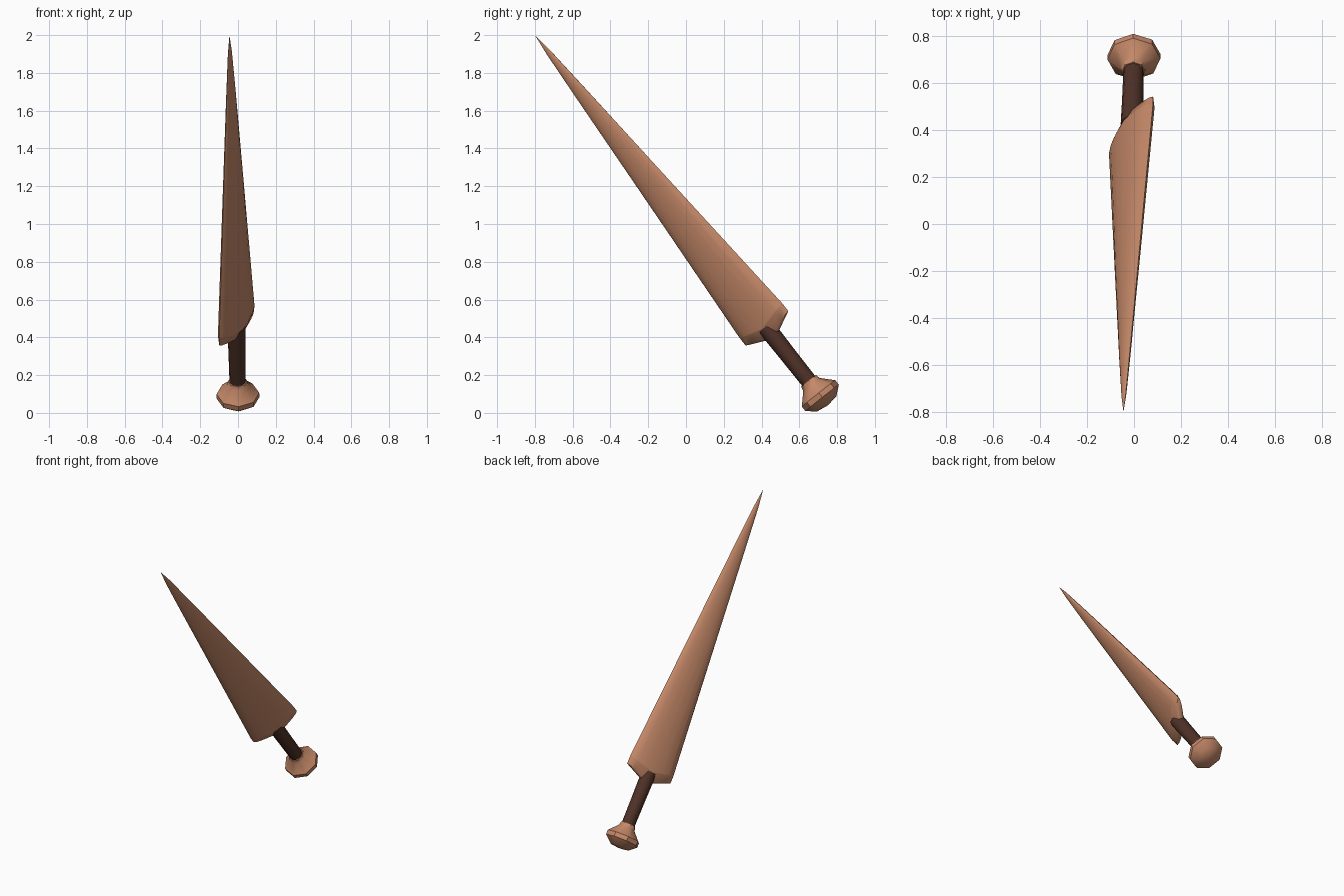
import bpy, bmesh, math
from mathutils import Vector

if "Cube" in bpy.data.objects:
    bpy.data.objects.remove(bpy.data.objects["Cube"])

# Sword frame: tip, direction towards pommel, blade width, blade thickness
TIP = Vector((-0.045, -0.8, 2.0))
BACK = Vector((0.045, 1.52, -1.92)).normalized()
WIDE = Vector((0.18, 0.22, 0.19))
WIDE = (WIDE - BACK * WIDE.dot(BACK)).normalized()
THICK = BACK.cross(WIDE)


def material(name, rgb):
    m = bpy.data.materials.new(name)
    m.diffuse_color = (*rgb, 1)
    m.use_nodes = True
    m.node_tree.nodes["Principled BSDF"].inputs["Base Color"].default_value = m.diffuse_color
    return m


def loft(name, mat, sections, sides, angle, turn=0.0):
    """Sections: (distance from tip, half width, half thickness, mid dip)."""
    bm = bmesh.new()
    rings = []
    for dist, a, b, dip in sections:
        if a == 0:
            rings.append([bm.verts.new(TIP + BACK * dist)])
            continue
        ring = []
        for i in range(sides):
            t = 2 * math.pi * (i + turn) / sides
            c, s = math.cos(t), math.sin(t)
            along = dist + dip * (1 - abs(c))
            ring.append(bm.verts.new(TIP + BACK * along + WIDE * a * c + THICK * b * s))
        rings.append(ring)
    for p, q in zip(rings, rings[1:]):
        for i in range(sides):
            j = (i + 1) % sides
            if len(p) == 1:
                bm.faces.new((p[0], q[i], q[j]))
            elif len(q) == 1:
                bm.faces.new((p[i], q[0], p[j]))
            else:
                bm.faces.new((p[i], q[i], q[j], p[j]))
    bmesh.ops.recalc_face_normals(bm, faces=bm.faces)
    me = bpy.data.meshes.new(name)
    bm.to_mesh(me)
    bm.free()
    me.materials.append(mat)
    me.shade_smooth()
    me.set_sharp_from_angle(angle=math.radians(angle))
    ob = bpy.data.objects.new(name, me)
    bpy.context.collection.objects.link(ob)
    return ob


bronze = material("bronze", (0.56, 0.25, 0.14))
leather = material("dark leather", (0.08, 0.032, 0.021))

# Tapered blade with an oval section
loft("blade", bronze, [(0, 0, 0, 0), (0.12, 0.016, 0.008, 0), (0.4, 0.041, 0.016, 0),
                       (1.0, 0.092, 0.027, 0), (1.927, 0.171, 0.042, 0.04)], 16, 32)

# Bevelled shoulder between blade and grip
loft("shoulder", bronze, [(1.927, 0.171, 0.042, 0.04), (1.98, 0.171, 0.024, 0.045),
                          (2.03, 0.046, 0.02, 0), (2.03, 0, 0, 0)], 16, 32)

# Round grip
loft("grip", leather, [(1.97, 0, 0, 0), (1.97, 0.048, 0.048, 0), (2.15, 0.045, 0.045, 0),
                       (2.36, 0.043, 0.043, 0), (2.36, 0, 0, 0)], 12, 40)

# Eight-sided flared pommel
loft("pommel", bronze, [(2.335, 0, 0, 0), (2.335, 0.05, 0.05, 0), (2.36, 0.056, 0.056, 0),
                        (2.42, 0.113, 0.113, 0), (2.45, 0.113, 0.113, 0),
                        (2.49, 0.065, 0.065, 0), (2.5, 0, 0, 0)], 8, 40, 0.25)
